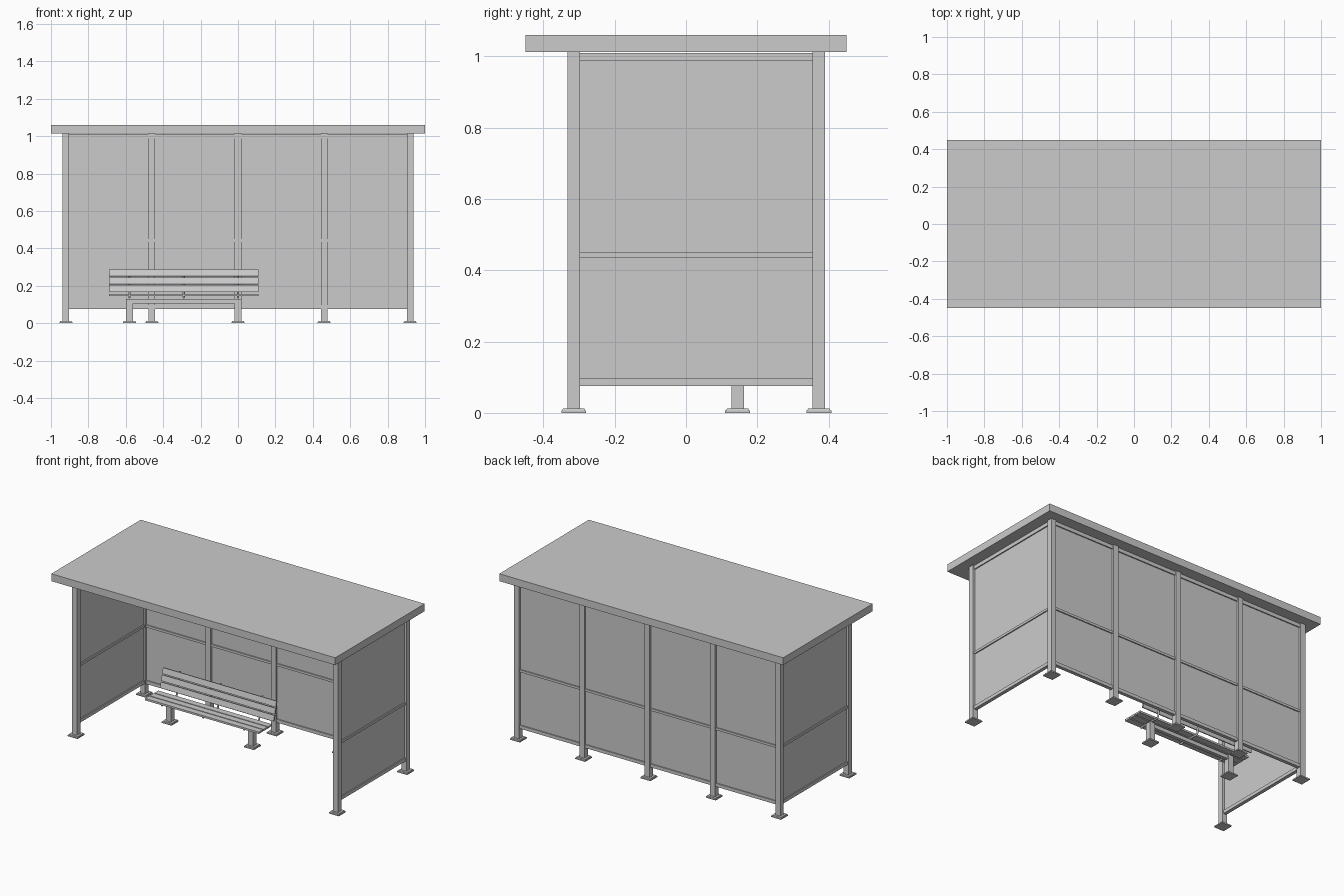
import bpy
import bmesh
import math

if "Cube" in bpy.data.objects:
    bpy.data.objects.remove(bpy.data.objects["Cube"])


def box(name, x, y, z, tilt=0.0):
    """Box from (min, max) ranges, optionally tilted about its own x axis."""
    bm = bmesh.new()
    bmesh.ops.create_cube(bm, size=1)
    bmesh.ops.scale(bm, vec=(x[1] - x[0], y[1] - y[0], z[1] - z[0]), verts=bm.verts)
    me = bpy.data.meshes.new(name)
    bm.to_mesh(me)
    bm.free()
    ob = bpy.data.objects.new(name, me)
    ob.location = (sum(x) / 2, sum(y) / 2, sum(z) / 2)
    ob.rotation_euler.x = tilt
    bpy.context.collection.objects.link(ob)
    return ob


def post(name, x, y, top):
    """Square post standing on a foot plate with a chamfered top edge."""
    h = 0.0175
    box(name, (x - h, x + h), (y - h, y + h), (0.004, top))
    foot = box(name + "_foot", (x - 0.035, x + 0.035), (y - 0.035, y + 0.035), (0, 0.012))
    for v in foot.data.vertices:
        if v.co.z > 0:
            v.co.x *= 0.86
            v.co.y *= 0.86
    box(name + "_plate", (x - 0.035, x + 0.035), (y - 0.035, y + 0.035), (0, 0.007))


BACK, FRONT, SIDE, H = 0.373, -0.315, 0.92, 0.0175
RAILS = {"bottom": (0.075, 0.096), "middle": (0.435, 0.45), "top": (0.987, 1.01)}

# Roof slab
box("roof", (-1, 1), (-0.45, 0.45), (1.013, 1.06))

# Posts along the back and at the two front corners
back_x = [-SIDE + i * SIDE / 2 for i in range(5)]
for i, x in enumerate(back_x):
    post(f"back_post_{i}", x, BACK, 1.015)
for s, side in ((-1, "left"), (1, "right")):
    post(f"{side}_front_post", s * SIDE, FRONT, 1.015)

# Back wall: panels and rails in each bay
for i in range(4):
    span = (back_x[i] + H, back_x[i + 1] - H)
    box(f"back_panel_{i}", span, (BACK - 0.004, BACK + 0.004), (0.08, 1.005))
    for n, z in RAILS.items():
        box(f"back_{n}_rail_{i}", span, (BACK - 0.011, BACK + 0.011), z)

# Side walls
for s, side in ((-1, "left"), (1, "right")):
    x, span = s * SIDE, (FRONT + H, BACK - H)
    box(f"{side}_panel", (x - 0.004, x + 0.004), span, (0.08, 1.005))
    for n, z in RAILS.items():
        box(f"{side}_{n}_rail", (x - 0.011, x + 0.011), span, z)

# Bench legs and beam
LEG_Y, BENCH = 0.145, (-0.69, 0.11)
for i, x in enumerate((-0.58, 0.0)):
    post(f"bench_leg_{i}", x, LEG_Y, 0.13)
box("bench_beam", (-0.58, 0.0), (LEG_Y - 0.011, LEG_Y + 0.011), (0.104, 0.128))

# Seat slats
for i in range(3):
    y = 0.052 + i * 0.046
    box(f"seat_slat_{i}", BENCH, (y, y + 0.04), (0.145, 0.157))

# Backrest slats, leaning back
lean = math.atan2(0.03, 0.12)
for i in range(3):
    y, z = 0.210 + i * 0.0105, 0.184 + i * 0.0415
    box(f"backrest_slat_{i}", BENCH, (y - 0.005, y + 0.005), (z - 0.018, z + 0.018), -lean)

# Curved brackets carrying seat and backrest
path = [(0.06, 0.139), (0.165, 0.139), (0.198, 0.137), (0.212, 0.146),
        (0.216, 0.165), (0.224, 0.2), (0.245, 0.286)]
for i, x in enumerate((-0.58, -0.29, 0.0)):
    cu = bpy.data.curves.new(f"bench_bracket_{i}", "CURVE")
    cu.dimensions = "3D"
    cu.bevel_depth = 0.006
    cu.bevel_resolution = 1
    cu.use_fill_caps = True
    sp = cu.splines.new("POLY")
    sp.points.add(len(path) - 1)
    for p, (y, z) in zip(sp.points, path):
        p.co = (x, y, z, 1)
    bpy.context.collection.objects.link(bpy.data.objects.new(cu.name, cu))
